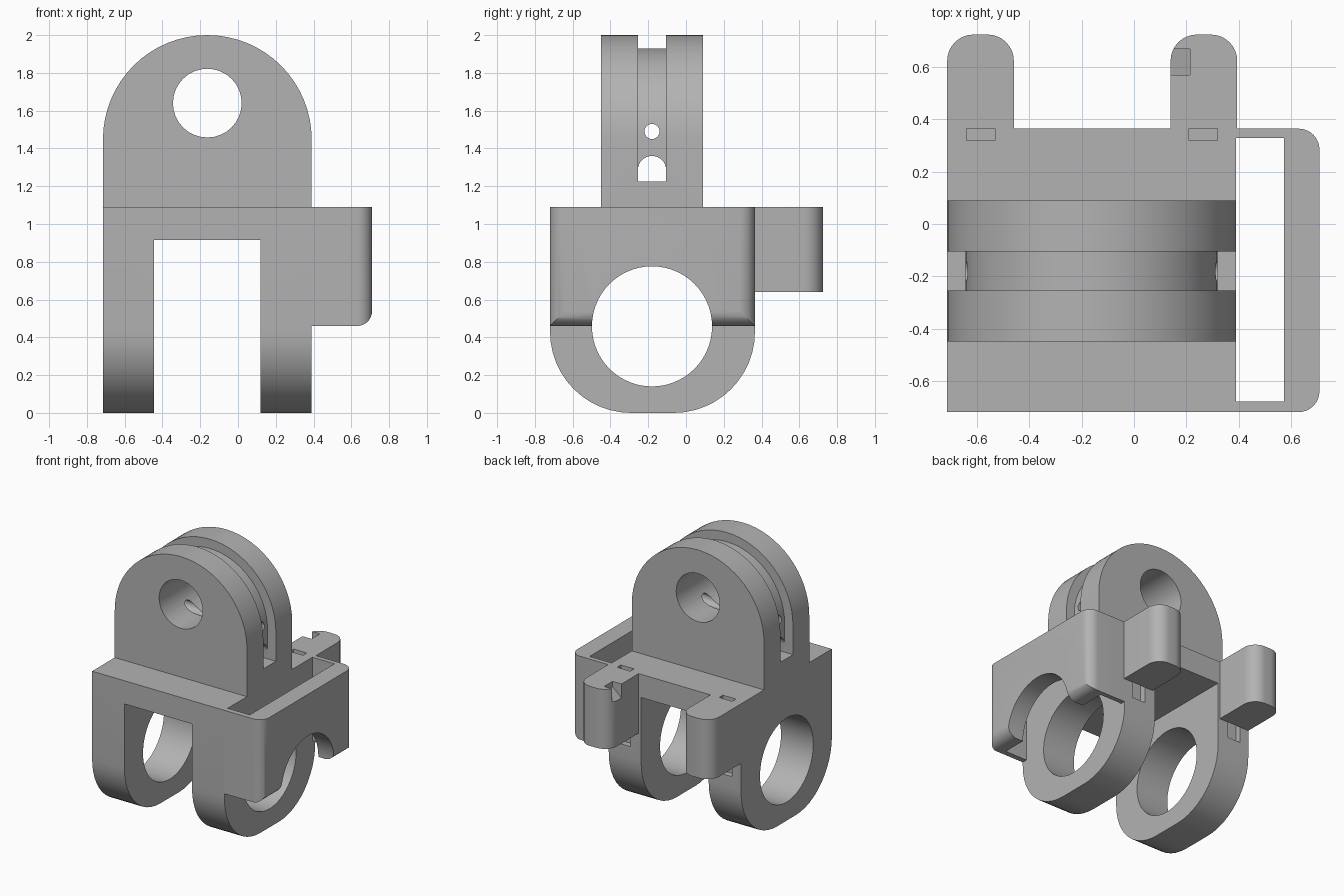
import bpy, bmesh
from math import sin, cos, pi, radians
from mathutils import Vector

if "Cube" in bpy.data.objects:
    bpy.data.objects.remove(bpy.data.objects["Cube"])

grey = bpy.data.materials.new("plain grey")
grey.use_nodes = True
grey.diffuse_color = (0.45, 0.45, 0.45, 1)
grey.node_tree.nodes["Principled BSDF"].inputs["Base Color"].default_value = grey.diffuse_color


def outline(corners, steps=8):
    """Right-angled outline; a third value on a corner is its fillet radius."""
    pts = []
    for i, c in enumerate(corners):
        p = Vector(c[:2])
        if len(c) < 3:
            pts.append(p)
            continue
        u = (Vector(corners[i - 1][:2]) - p).normalized()
        v = (Vector(corners[(i + 1) % len(corners)][:2]) - p).normalized()
        r = c[2]
        centre = p + (u + v) * r
        for k in range(steps + 1):
            a = k / steps * pi / 2
            pts.append(centre - (v * cos(a) + u * sin(a)) * r)
    return pts


def rect(a0, a1, b0, b1):
    return outline([(a0, b0), (a1, b0), (a1, b1), (a0, b1)])


def circle(a, b, r, n=40):
    return [Vector((a + r * cos(2 * pi * k / n), b + r * sin(2 * pi * k / n))) for k in range(n)]


def prism(name, pts, axis, lo, hi):
    """Extrude a flat outline along one axis."""
    place = {"X": lambda p, h: (h, p.x, p.y),
             "Y": lambda p, h: (p.x, h, p.y),
             "Z": lambda p, h: (p.x, p.y, h)}[axis]
    bm = bmesh.new()
    face = bm.faces.new([bm.verts.new(place(p, lo)) for p in pts])
    ext = bmesh.ops.extrude_face_region(bm, geom=[face])
    move = Vector(place(Vector((0, 0)), hi - lo))
    bmesh.ops.translate(bm, vec=move, verts=[g for g in ext["geom"] if isinstance(g, bmesh.types.BMVert)])
    bmesh.ops.remove_doubles(bm, verts=bm.verts, dist=1e-5)
    bmesh.ops.recalc_face_normals(bm, faces=bm.faces)
    mesh = bpy.data.meshes.new(name)
    bm.to_mesh(mesh)
    bm.free()
    obj = bpy.data.objects.new(name, mesh)
    obj.data.materials.append(grey)
    bpy.context.collection.objects.link(obj)
    return obj


def activate(obj):
    bpy.ops.object.select_all(action="DESELECT")
    obj.select_set(True)
    bpy.context.view_layer.objects.active = obj


def combine(obj, tool, operation="DIFFERENCE"):
    mod = obj.modifiers.new("cut", "BOOLEAN")
    mod.operation, mod.solver, mod.object = operation, "EXACT", tool
    activate(obj)
    bpy.ops.object.modifier_apply(modifier=mod.name)
    bpy.data.objects.remove(tool)


LEFT, RIGHT = -0.715, 0.39      # body sides
FRONT, BACK = -0.72, 0.365
DECK = 1.09                     # top of the body
MID_X, MID_Y = -0.1625, -0.18


def bore():
    return prism("bore_cutter", circle(MID_Y, 0.458, 0.318, 56), "X", -1, 1)


# Body: two ring legs joined by a deck
body = prism("clamp_body", outline([(FRONT, 0, 0.43), (BACK, 0, 0.43), (BACK, DECK), (FRONT, DECK)], 12),
             "X", LEFT, RIGHT)
combine(body, prism("leg_gap_cutter", rect(-0.445, 0.12, -0.2, 0.915), "Y", -1, 1))
combine(body, bore())
for x in (-0.587, 0.265):       # narrow slots behind the hooks
    combine(body, prism("slot_cutter", rect(x - 0.055, x + 0.055, 0.32, 0.4), "Z", 0.52, 1.2))

# Upright lug with a rounded top, a perimeter groove and cross holes
lug_r = (RIGHT - LEFT) / 2


def arch(inset, base):
    r = lug_r - inset
    return outline([(LEFT + inset, base), (RIGHT - inset, base),
                    (RIGHT - inset, 2 - inset, r), (LEFT + inset, 2 - inset, r)], 16)


lug = prism("upright_lug", arch(0, DECK), "Y", -0.45, 0.09)
g0, g1 = MID_Y - 0.075, MID_Y + 0.075
groove = prism("groove_cutter", rect(-1, 1, 1.225, 2.2), "Y", g0, g1)
combine(groove, prism("groove_core", arch(0.07, 1), "Y", -1, 1))
combine(lug, groove)
combine(lug, prism("pivot_cutter", circle(MID_X, 1.64, 0.182, 32), "Y", -1, 1))
combine(lug, prism("pin_cutter", circle(MID_Y, 1.49, 0.04, 24), "X", -1, 1))
combine(lug, prism("channel_cutter", outline([(g0, 1.225), (g1, 1.225), (g1, 1.36, 0.0749), (g0, 1.36, 0.0749)]),
                   "X", -1, 1))

# Side loop: thin front and back walls with a thick outer wall
plan = [(RIGHT, FRONT), (0.71, FRONT, 0.08), (0.71, BACK, 0.08), (RIGHT, BACK),
        (RIGHT, 0.33), (0.575, 0.33), (0.575, -0.68), (RIGHT, -0.68)]
loop = prism("side_loop", outline(plan), "Z", 0.46, DECK)
combine(loop, prism("loop_edge", outline([(0, 0.46), (0.71, 0.46, 0.08), (0.71, 1.3), (0, 1.3)]), "Y", -1, 1),
        "INTERSECT")
combine(loop, bore())

# Back hooks
hooks = []
for name, x in (("right_hook", LEFT), ("left_hook", RIGHT - 0.25)):
    hooks.append(prism(name, outline([(x, BACK), (x + 0.255, BACK), (x + 0.255, 0.725, 0.1), (x, 0.725, 0.1)]),
                       "Z", 0.64, DECK))
# Sloping notch in the inner side of the left hook
notch = [Vector(p) for p in ((0.1, 0.95), (0.215, 1.05), (0.215, 1.2), (0.1, 1.2))]
combine(hooks[1], prism("notch_cutter", notch, "Y", 0.57, 0.67))

for obj in [body, lug, loop] + hooks:
    activate(obj)
    bpy.ops.object.shade_smooth_by_angle(angle=radians(30))
